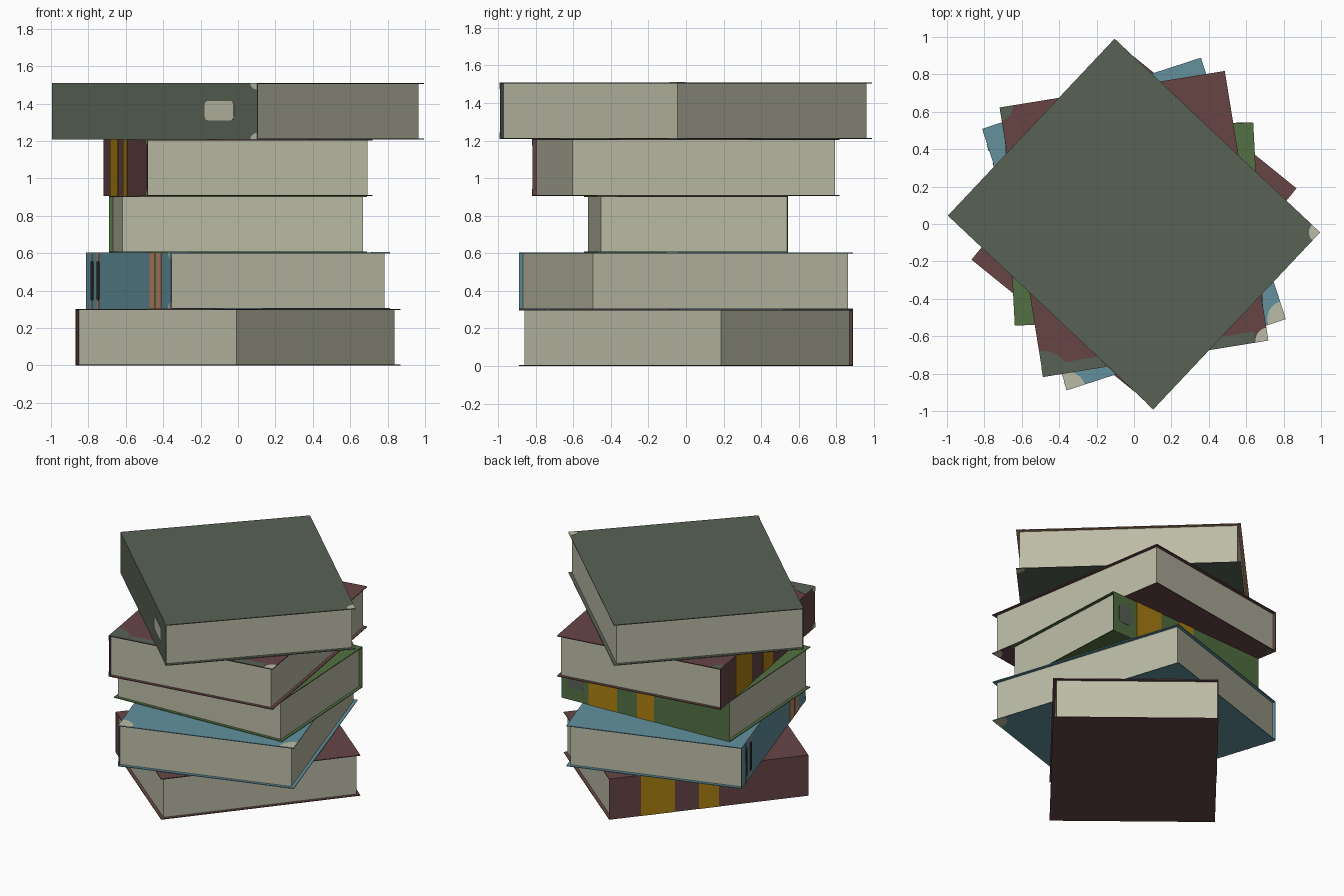
import bpy, bmesh, math
from mathutils import Matrix

if "Cube" in bpy.data.objects:
    bpy.data.objects.remove(bpy.data.objects["Cube"])

H = 0.302      # height of one book
T = 0.005      # cover board thickness
P = 0.002      # thickness of painted plates


def material(name, rgb):
    m = bpy.data.materials.new(name)
    m.diffuse_color = (*rgb, 1)
    m.use_nodes = True
    m.node_tree.nodes["Principled BSDF"].inputs["Base Color"].default_value = m.diffuse_color
    return m


MAT = {
    "dark_green": material("dark green cloth", (.098, .122, .089)),
    "maroon": material("maroon cloth", (.135, .060, .060)),
    "blue": material("blue cloth", (.125, .285, .340)),
    "green": material("leaf green cloth", (.085, .160, .055)),
    "gold": material("gold band", (.420, .220, .006)),
    "orange": material("pale orange", (.550, .270, .140)),
    "page": material("paper", (.500, .500, .385)),
    "ink": material("dark ink", (.035, .025, .028)),
}


def prism(name, pts, axis, a, b, mat, place):
    """Extrude a 2D outline along x or z between a and b."""
    bm = bmesh.new()

    def co(p, d):
        return (p[0], p[1], d) if axis == "z" else (d, p[0], p[1])
    low = [bm.verts.new(co(p, a)) for p in pts]
    high = [bm.verts.new(co(p, b)) for p in pts]
    bm.faces.new(low[::-1])
    bm.faces.new(high)
    n = len(pts)
    for i in range(n):
        bm.faces.new((low[i], low[(i + 1) % n], high[(i + 1) % n], high[i]))
    bmesh.ops.recalc_face_normals(bm, faces=bm.faces)
    me = bpy.data.meshes.new(name)
    bm.to_mesh(me)
    bm.free()
    me.materials.append(MAT[mat])
    ob = bpy.data.objects.new(name, me)
    ob.matrix_world = place
    bpy.context.collection.objects.link(ob)
    return ob


def rect(x0, x1, y0, y1):
    return [(x0, y0), (x1, y0), (x1, y1), (x0, y1)]


def rounded(x0, x1, y0, y1, r):
    pts = []
    for cx, cy, s in ((x1 - r, y1 - r, 0), (x0 + r, y1 - r, 90),
                      (x0 + r, y0 + r, 180), (x1 - r, y0 + r, 270)):
        for k in range(4):
            t = math.radians(s + 30 * k)
            pts.append((cx + r * math.cos(t), cy + r * math.sin(t)))
    return pts


def corner(x, y, sx, sy, w, h):
    """Worn patch with a rounded inner side, in the corner (x, y)."""
    arc = [(x - sx * w * math.cos(math.radians(t)), y - sy * h * math.sin(math.radians(t)))
           for t in range(0, 91, 15)]
    return [(x, y)] + arc


def book(name, k, angle, w, l, cloth, lining, bands, wear):
    """Spine on local -x, head of the book on local +y."""
    place = Matrix.Translation((0, 0, k * H)) @ Matrix.Rotation(math.radians(angle), 4, "Z")
    x, y = w / 2, l / 2
    # covers, linings, spine, paper block
    prism(name + "_back_cover", rect(-x, x, -y, y), "z", 0, T, cloth, place)
    prism(name + "_front_cover", rect(-x, x, -y, y), "z", H - T, H - .0005, cloth, place)
    prism(name + "_lining", rect(-x + T, x, -y, y), "z", H - T - .001, H - T, lining, place)
    prism(name + "_spine", rect(-y, y, 0, H - .0005), "x", -x, -x + T, cloth, place)
    prism(name + "_pages", rect(-x + T, x - .022, -y + .022, y - .022), "z",
          T, H - T - .001, "page", place)
    # spine bands, measured from the head
    for i, (t0, t1, z0, z1, mat, r) in enumerate(bands):
        b = (y - t1 * l, y - t0 * l, z0 * H, z1 * H)
        pts = rounded(*b, r) if r else rect(*b)
        lift = P * (1.5 if mat == "ink" else 1)
        prism(f"{name}_spine_band_{i}", pts, "x", -x - lift, -x, mat, place)
    # worn corners on both covers
    for i, (sx, sy, s, mat) in enumerate(wear):
        pts = corner(sx * x, sy * y, sx, sy, s, s)
        prism(f"{name}_front_wear_{i}", pts, "z", H - .0005, H + .001, mat, place)
        if k:
            prism(f"{name}_back_wear_{i}", pts, "z", -.001, 0, mat, place)
    # worn foot of the spine
    if wear:
        for z, s in ((0, -1), (H, 1)):
            prism(f"{name}_spine_wear_{s}", corner(-y, z, -1, s, .05, .035), "x",
                  -x - P, -x, "page", place)


GOLD = [(.16, .33, 0, 1, "gold", 0), (.45, .55, 0, 1, "gold", 0)]
GREY = [(.04, .13, .3, .75, "dark_green", .02)]
BLUE = [(.06, .075, 0, 1, "orange", 0), (.135, .15, 0, 1, "orange", 0),
        (.06, .085, .15, .85, "ink", .01), (.13, .155, .15, .85, "ink", .01),
        (.75, .81, 0, 1, "orange", 0), (.825, .885, 0, 1, "orange", 0)]
LABEL = [(.745, .885, .34, .68, "page", .02)]

book("bottom_book", 0, -39, 1.11, 1.39, "maroon", "maroon", GOLD, [])
book("blue_book", 1, 18, 1.23, 1.47, "blue", "blue", BLUE,
     [(1, -1, .10, "page"), (-1, -1, .10, "page")])
book("green_book", 2, -87, 1.02, 1.33, "green", "green", GOLD + GREY, [])
book("maroon_book", 3, 9.2, 1.22, 1.46, "maroon", "maroon", GOLD,
     [(1, -1, .07, "page"), (-1, -1, .14, "dark_green"), (-1, 1, .07, "dark_green")])
book("top_book", 4, 46.7, 1.30, 1.51, "dark_green", "orange", LABEL,
     [(1, -1, .06, "page")])

# dark border strip along the foot of the upper maroon book
strip_place = Matrix.Translation((0, 0, 3 * H)) @ Matrix.Rotation(math.radians(9.2), 4, "Z")
prism("maroon_book_foot_border", rect(-.61, .54, -.73, -.67), "z", H - .0005, H + .0005,
      "dark_green", strip_place)
